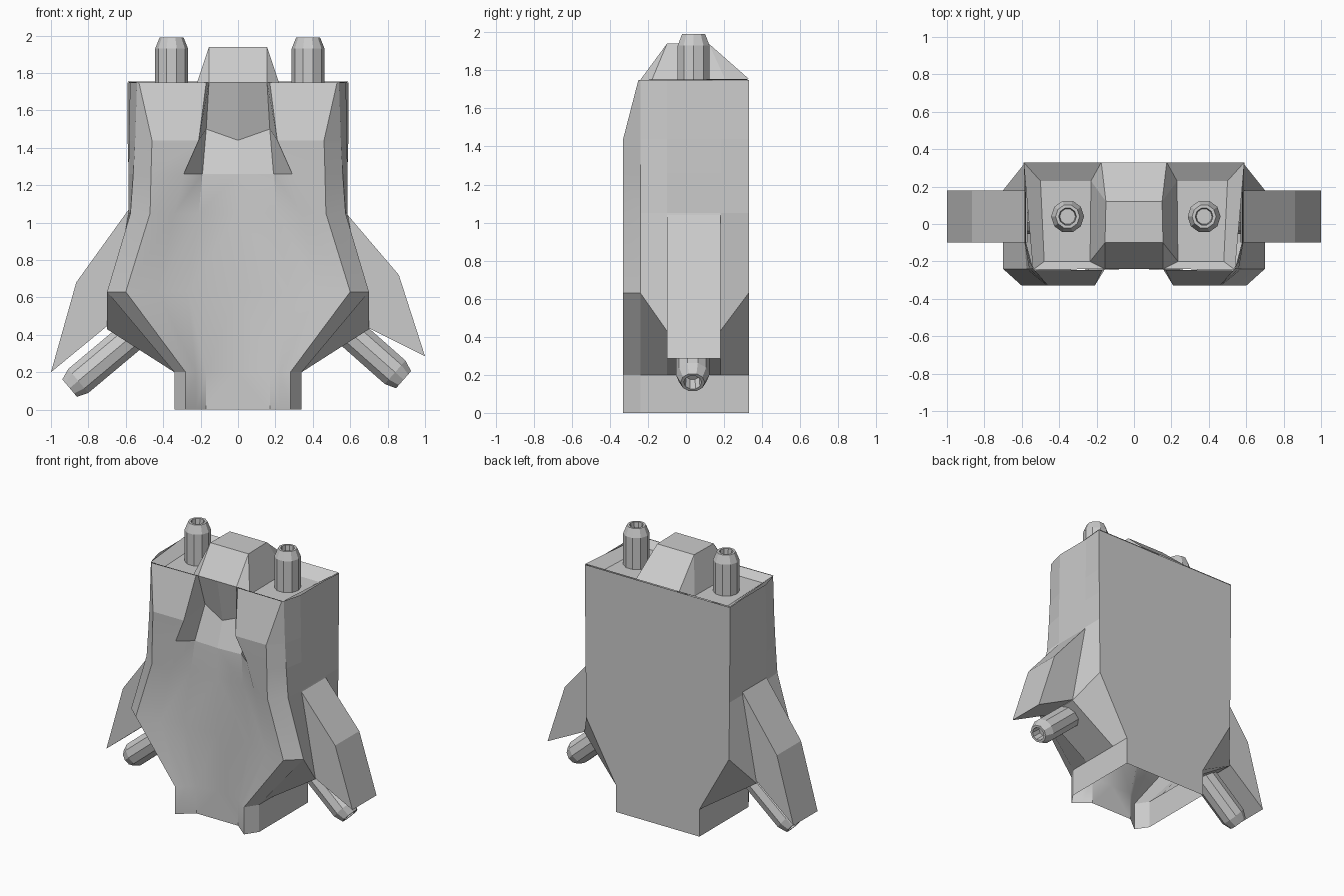
import bpy, bmesh
from math import pi
from mathutils import Matrix, Vector

if "Cube" in bpy.data.objects:
    bpy.data.objects.remove(bpy.data.objects["Cube"])


def make(name, verts, faces, mirror=False):
    bm = bmesh.new()
    vs = [bm.verts.new(v) for v in verts]
    for f in faces:
        bm.faces.new([vs[i] for i in f])
    bmesh.ops.recalc_face_normals(bm, faces=bm.faces)
    me = bpy.data.meshes.new(name)
    bm.to_mesh(me)
    bm.free()
    ob = bpy.data.objects.new(name, me)
    bpy.context.collection.objects.link(ob)
    if mirror:
        m = ob.modifiers.new("mirror", 'MIRROR')
        m.use_clip = True
        m.merge_threshold = 0.001
    return ob


# Body shell: half cross-sections stacked upwards, open at the bottom
# z, z of side, x back, x side, x edge, x front, y front, inner x/y, groove x/y, centre y
rows = [
    (0.00, 0.00, .34, .34, .34, .28, -.33, .225, -.285, .17, -.24, -.24),
    (0.20, 0.20, .34, .34, .34, .28, -.33, .225, -.285, .17, -.24, -.24),
    (0.63, 0.43, .58, .70, .70, .60, -.33, .43, -.285, .27, -.245, -.24),
    (1.05, 1.05, .585, .585, .575, .47, -.33, .34, -.295, .21, -.245, -.24),
    (1.26, 1.26, .585, .585, .56, .465, -.33, .29, -.31, .19, -.23, -.24),
    (1.44, 1.44, .59, .583, .55, .46, -.33, .21, -.33, .17, -.14, -.18),
    (1.75, 1.75, .59, .577, .54, .53, -.25, .17, -.245, .155, -.24, -.24),
]
verts = []
for z, zs, xb, xs, xe, xf, yf, xi, yi, xc, yc, ym in rows:
    zc = 1.50 if z == 1.44 else z
    verts += [(0, .33, z), (xb, .33, z), (xs, .18, zs), (xs, -.10, zs), (xe, -.24, z),
              (xf, yf, z), (xi, yi, z), (xc, yc, zc), (0, ym, z)]
n = 9
faces = [(r * n + i, r * n + i + 1, r * n + n + i + 1, r * n + n + i)
         for r in range(len(rows) - 1) for i in range(n - 1)]
body = make("body_shell", verts, faces, True)
bpy.context.view_layer.objects.active = body
body.select_set(True)
bpy.ops.object.shade_smooth_by_angle(angle=0.5)
for p in body.data.polygons:  # only the lower front panel is smooth
    p.use_smooth = p.center.z < 1.44 and p.center.y < -.2

# Top deck: raised centre block with a sunken gun tray on each side
deck = [
    (0, -.10, 1.94), (.155, -.10, 1.94), (.15, .12, 1.94), (0, .12, 1.94),
    (0, -.24, 1.75), (.155, -.24, 1.75), (.175, .33, 1.755), (0, .33, 1.755),
    (.235, -.20, 1.70), (.23, .23, 1.70), (.50, .23, 1.70), (.48, -.20, 1.70),
    (.54, -.245, 1.75), (.59, .33, 1.755)]
make("top_deck", deck, [
    (0, 1, 2, 3), (4, 5, 1, 0), (3, 2, 6, 7), (5, 8, 1), (1, 8, 9, 2), (2, 9, 6),
    (8, 11, 10, 9), (5, 12, 11, 8), (12, 13, 10, 11), (13, 6, 9, 10)], True)


# Gun barrel: ten-sided tube with tapered muzzle and hollow bore
def barrel(name, start, tip):
    a, b = Vector(start), Vector(tip)
    h = (b - a).length
    mat = Matrix.Translation(a) @ (b - a).to_track_quat('Z', 'Y').to_matrix().to_4x4()
    prof = [(.088, 0), (.088, h - .06), (.064, h), (.047, h), (.042, h - .07)]
    s = 10
    vs = [mat @ (Matrix.Rotation(2 * pi * k / s, 4, 'Z') @ Vector((r, 0, z)))
          for r, z in prof for k in range(s)]
    fs = [(j * s + k, j * s + (k + 1) % s, j * s + s + (k + 1) % s, j * s + s + k)
          for j in range(len(prof) - 1) for k in range(s)]
    fs += [tuple(range(s)), tuple(range(len(vs) - s, len(vs)))]
    make(name, vs, fs)


barrel("upper_gun_left", (-.355, .04, 1.68), (-.355, .04, 1.99))
barrel("upper_gun_right", (.375, .04, 1.68), (.375, .04, 1.99))
barrel("lower_gun_left", (-.50, .035, .45), (-.90, .035, .115))
barrel("lower_gun_right", (.50, .035, .50), (.885, .035, .16))


# Side fins: four-cornered profiles extruded along y
def fin(name, prof):
    vs = [(x, y, z) for y in (-.10, .18) for x, z in prof]
    make(name, vs, [(0, 1, 2, 3), (4, 5, 6, 7)] +
         [(i, (i + 1) % 4, 4 + (i + 1) % 4, 4 + i) for i in range(4)])


fin("fin_left", [(-.57, 1.09), (-.865, .68), (-1.0, .20), (-.69, .455)])
fin("fin_right", [(.57, 1.06), (.86, .72), (1.0, .285), (.69, .44)])
